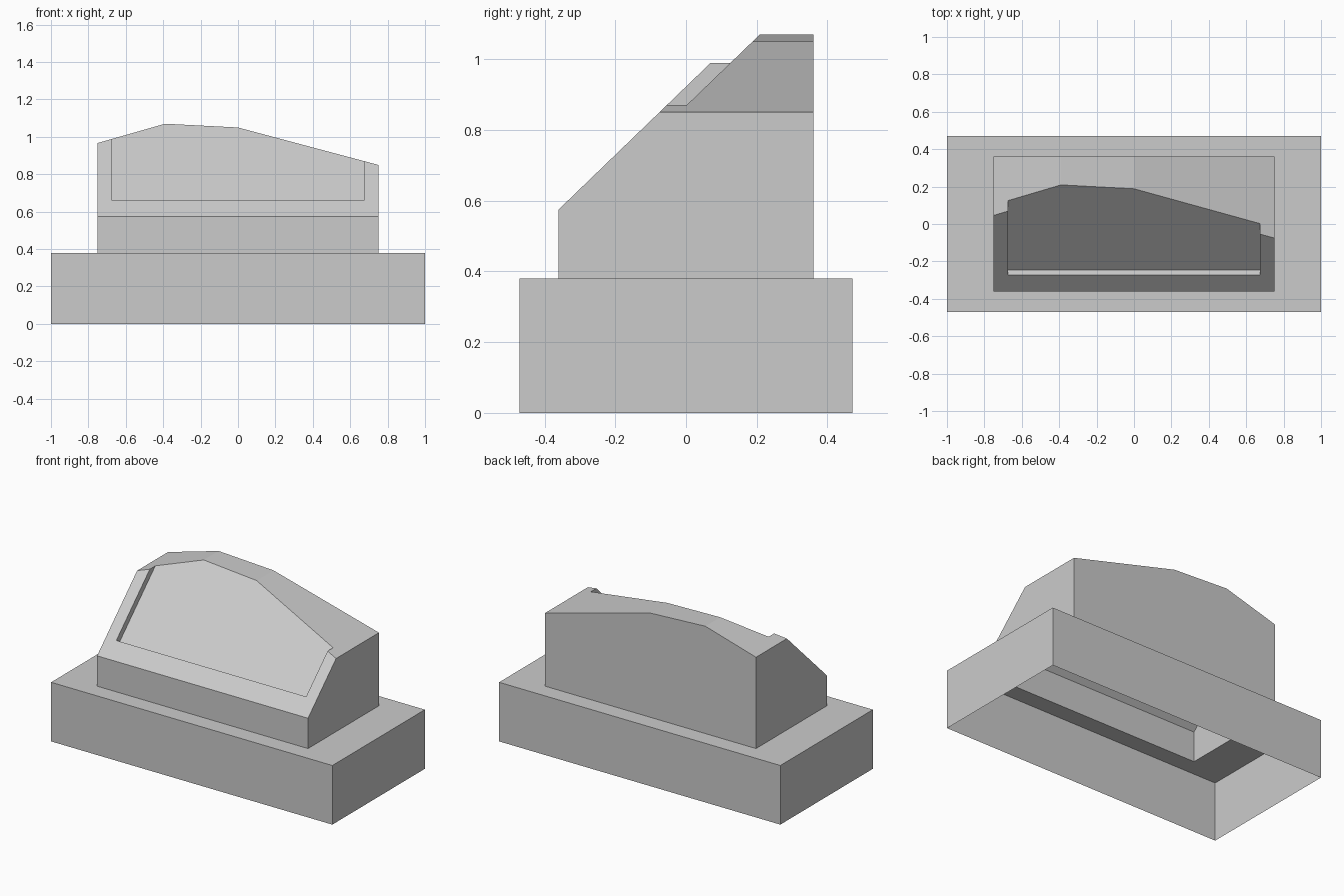
import bpy, bmesh
from math import atan2, cos, sin
from mathutils import Vector

cube = bpy.data.objects.get("Cube")
if cube:
    bpy.data.objects.remove(cube, do_unlink=True)

grey = bpy.data.materials.new("plain grey")
grey.use_nodes = True
colour = (0.6, 0.6, 0.6, 1)
grey.diffuse_color = colour
grey.node_tree.nodes["Principled BSDF"].inputs["Base Color"].default_value = colour

BASE_Z = 0.38
HALF_X, HALF_Y = 0.75, 0.36      # housing footprint


def add_object(name, bm):
    mesh = bpy.data.meshes.new(name)
    bm.to_mesh(mesh)
    bm.free()
    mesh.materials.append(grey)
    obj = bpy.data.objects.new(name, mesh)
    bpy.context.collection.objects.link(obj)
    return obj


def prism(points, step):
    """Extrude a closed outline along a vector."""
    bm = bmesh.new()
    face = bm.faces.new([bm.verts.new(p) for p in points])
    new = bmesh.ops.extrude_face_region(bm, geom=[face])["geom"]
    moved = [v for v in new if isinstance(v, bmesh.types.BMVert)]
    bmesh.ops.translate(bm, verts=moved, vec=step)
    bmesh.ops.recalc_face_normals(bm, faces=bm.faces)
    return bm


# Base: thin open-bottomed box, its top pierced under the housing
bm = bmesh.new()
bmesh.ops.create_cube(bm, size=1)
for v in bm.verts:
    v.co = (v.co.x * 2, v.co.y * 0.94, (v.co.z + 0.5) * BASE_Z)
bm.normal_update()
top = next(f for f in bm.faces if f.normal.z > 0.9)
bottom = next(f for f in bm.faces if f.normal.z < -0.9)
bmesh.ops.inset_individual(bm, faces=[top], thickness=0.11)
for v in top.verts:
    v.co.x = HALF_X if v.co.x > 0 else -HALF_X
    v.co.y = HALF_Y if v.co.y > 0 else -HALF_Y
bmesh.ops.delete(bm, geom=[top, bottom], context='FACES')
add_object("base", bm)

# Housing: uneven roof outline, cut by the sloping front
outline = [(-HALF_X, BASE_Z), (HALF_X, BASE_Z), (HALF_X, 0.85),
           (0, 1.05), (-0.39, 1.07), (-HALF_X, 0.967)]
bm = prism([(x, -HALF_Y, z) for x, z in outline], (0, 2 * HALF_Y, 0))
slope = atan2(0.965, 1)
along = Vector((0, cos(slope), sin(slope)))
outward = Vector((0, -sin(slope), cos(slope)))
foot = Vector((0, -HALF_Y, 0.575))
cut = bmesh.ops.bisect_plane(bm, geom=bm.verts[:] + bm.edges[:] + bm.faces[:],
                             plane_co=foot, plane_no=outward, clear_outer=True)
rim = [e for e in cut["geom_cut"] if isinstance(e, bmesh.types.BMEdge)]
bmesh.ops.contextual_create(bm, geom=rim)
bmesh.ops.recalc_face_normals(bm, faces=bm.faces)
housing = add_object("housing", bm)

# Recessed panel: sunk square to the slope, running out through the roof
start = foot + along * (0.085 / sin(slope)) + Vector((-0.675, 0, 0))
low, high = start - outward * 0.039, start + outward * 0.3
cutter = add_object("panel_cutter", prism(
    [low, high, high + along, low + along], (1.35, 0, 0)))
mod = housing.modifiers.new("panel recess", 'BOOLEAN')
mod.operation = 'DIFFERENCE'
mod.solver = 'EXACT'
mod.object = cutter
bpy.context.view_layer.objects.active = housing
bpy.ops.object.modifier_apply(modifier=mod.name)
bpy.data.objects.remove(cutter, do_unlink=True)

# Open the underside of the housing into the base
bm = bmesh.new()
bm.from_mesh(housing.data)
bm.normal_update()
under = [f for f in bm.faces if f.normal.z < -0.9]
bmesh.ops.delete(bm, geom=under, context='FACES')
bm.to_mesh(housing.data)
bm.free()
